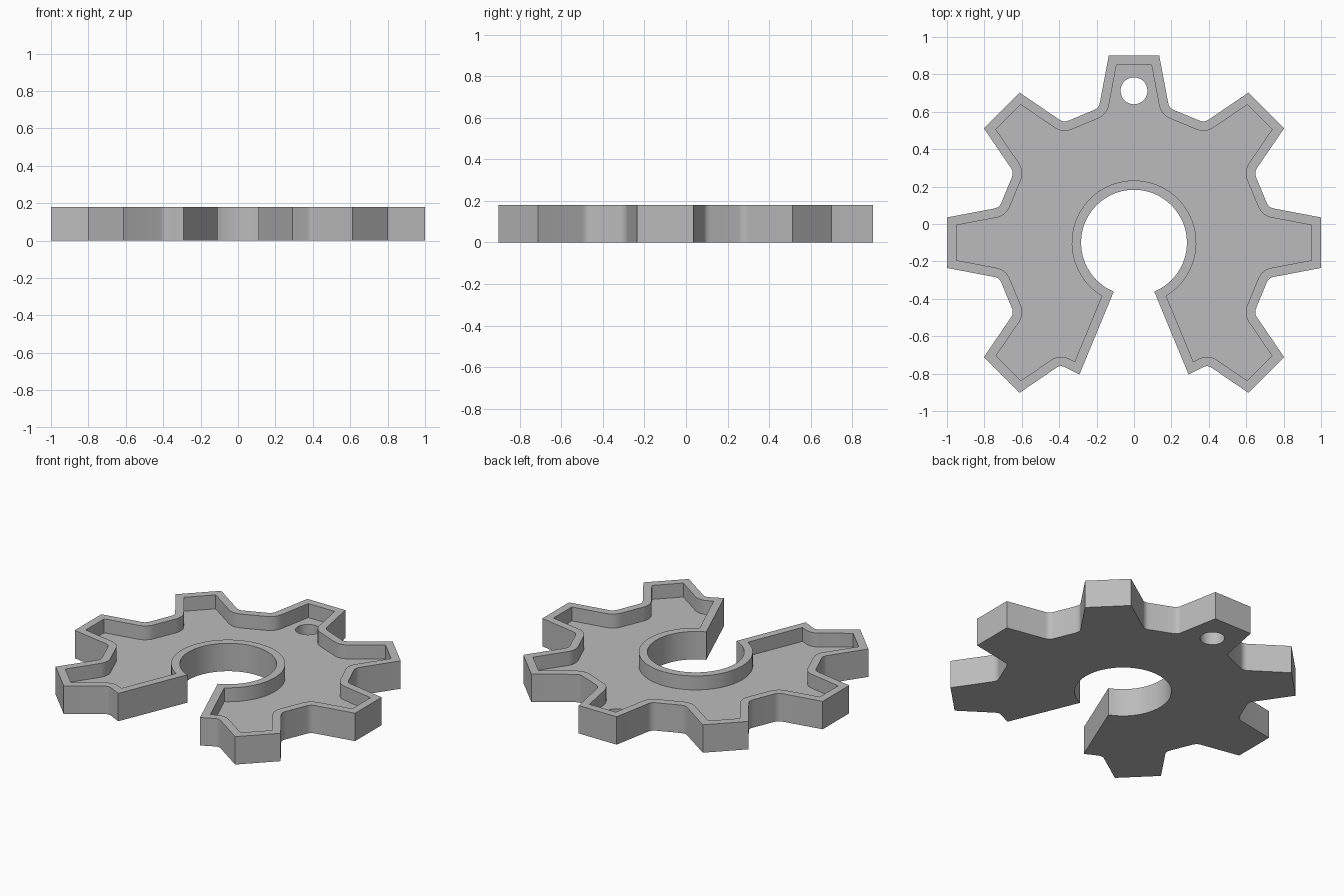
import bpy, bmesh, math
from mathutils import Vector

if "Cube" in bpy.data.objects:
    bpy.data.objects.remove(bpy.data.objects["Cube"])

HEIGHT, FLOOR, WALL = 0.18, 0.09, 0.05
CENTRE = Vector((0, -0.1))
BORE, SLOT_END = 0.283, 0.762
FILLET = 0.027


def polar(radius, degrees, side=0.0):
    """Point at a radius along a direction, shifted sideways."""
    a = math.radians(degrees)
    d = Vector((math.cos(a), math.sin(a)))
    return CENTRE + d * radius + Vector((-d.y, d.x)) * side


def rounded(points):
    """Round the corners that are flagged True."""
    out = []
    for i, (p, soft) in enumerate(points):
        if not soft:
            out.append(p)
            continue
        a = p + (points[i - 1][0] - p).normalized() * FILLET
        b = p + (points[i + 1][0] - p).normalized() * FILLET
        for k in range(7):
            t = k / 6
            out.append(a * (1 - t) ** 2 + p * 2 * t * (1 - t) + b * t * t)
    return out


def inset(points, width):
    """Move a counter-clockwise outline inwards by a wall width."""
    out = []
    for i, p in enumerate(points):
        d1 = (p - points[i - 1]).normalized()
        d2 = (points[(i + 1) % len(points)] - p).normalized()
        n1, n2 = Vector((-d1.y, d1.x)), Vector((-d2.y, d2.x))
        out.append(p + (n1 + n2) * width / (1 + n1.dot(n2)))
    return out


# Outline: slot side, seven teeth, other slot side, round bore
corners = [(polar(BORE, -67.5), False), (polar(SLOT_END, -67.5), False)]
for tooth in range(7):
    angle = -45 + 45 * tooth
    start = (0.74, 0.184) if tooth == 0 else (0.72, 0.188)
    end = (0.74, 0.184) if tooth == 6 else (0.72, 0.188)
    corners += [(polar(start[0], angle, -start[1]), True),
                (polar(1.0, angle, -0.135), False),
                (polar(1.0, angle, 0.135), False),
                (polar(end[0], angle, end[1]), True)]
corners.append((polar(SLOT_END, 247.5), False))
corners += [(polar(BORE, 247.5 - 315 * i / 72), False) for i in range(72)]
outer = rounded(corners)
inner = inset(outer, WALL)

# Keyring hole in the back tooth
hole = [Vector((0, 0.712)) + Vector((math.cos(t), math.sin(t))) * 0.072
        for t in (math.tau * i / 40 for i in range(40))]

bm = bmesh.new()


def loop(points, z):
    return [bm.verts.new((p.x, p.y, z)) for p in points]


def bridge(a, b):
    for i in range(len(a)):
        bm.faces.new((a[i - 1], a[i], b[i], b[i - 1]))


def fill(*loops):
    edges = [bm.edges.get((l[i - 1], l[i])) for l in loops for i in range(len(l))]
    bmesh.ops.triangle_fill(bm, use_beauty=True, edges=edges)


# Outer wall, rim, inner wall, then floor and underside
bottom, top = loop(outer, 0), loop(outer, HEIGHT)
rim, floor = loop(inner, HEIGHT), loop(inner, FLOOR)
hole_low, hole_high = loop(hole, 0), loop(hole, FLOOR)
for a, b in ((bottom, top), (top, rim), (rim, floor), (hole_low, hole_high)):
    bridge(a, b)
fill(floor, hole_high)
fill(bottom, hole_low)
bmesh.ops.recalc_face_normals(bm, faces=bm.faces)

mesh = bpy.data.meshes.new("gear_tray")
bm.to_mesh(mesh)
bm.free()
gear = bpy.data.objects.new("gear_tray", mesh)
bpy.context.collection.objects.link(gear)

grey = bpy.data.materials.new("plain grey")
grey.use_nodes = True
colour = (0.5, 0.5, 0.5, 1)
grey.diffuse_color = colour
grey.node_tree.nodes["Principled BSDF"].inputs["Base Color"].default_value = colour
mesh.materials.append(grey)

bpy.ops.object.select_all(action="DESELECT")
gear.select_set(True)
bpy.context.view_layer.objects.active = gear
bpy.ops.object.shade_smooth_by_angle(angle=math.radians(30))
